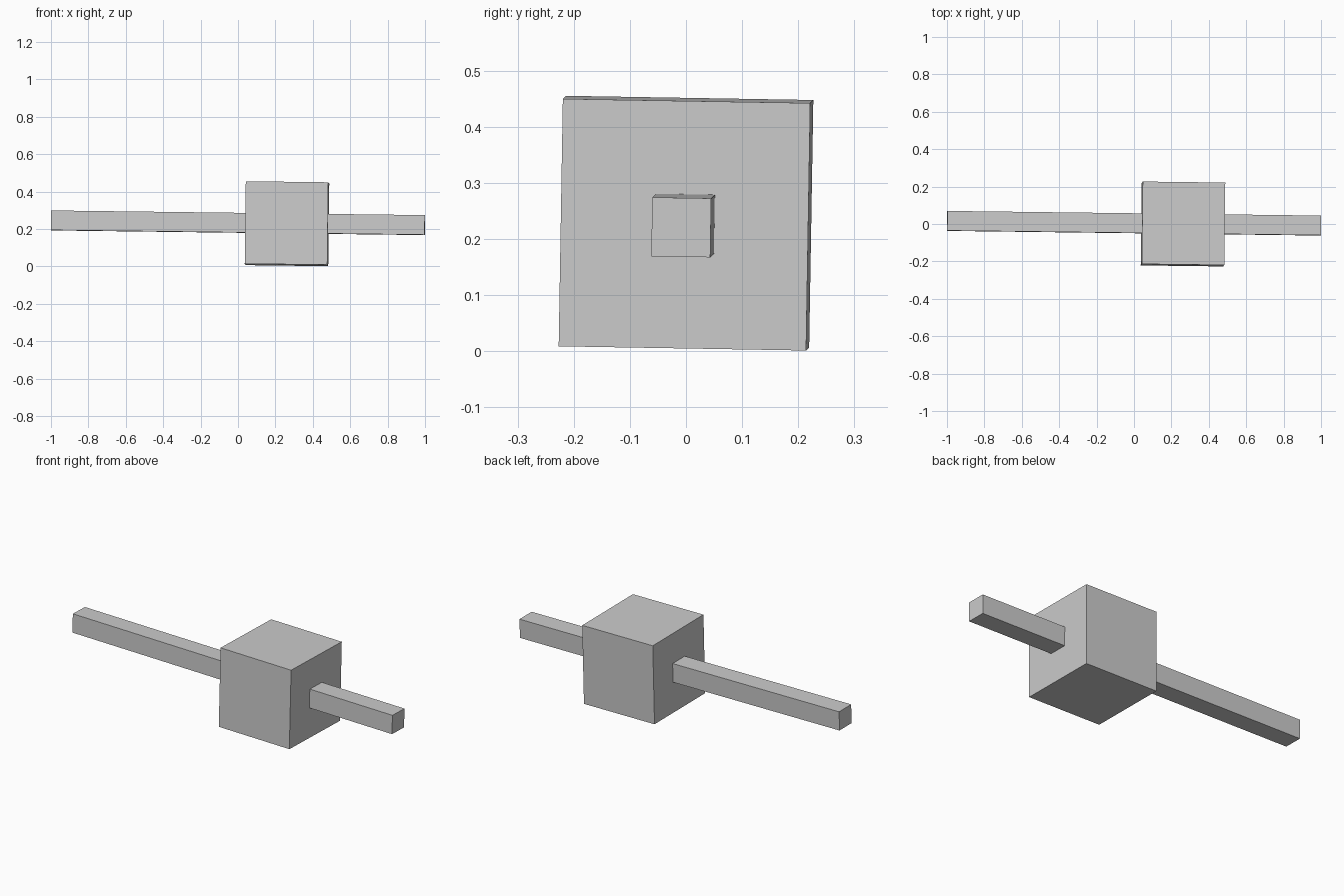
import bpy

if "Cube" in bpy.data.objects:
    bpy.data.objects.remove(bpy.data.objects["Cube"], do_unlink=True)

# One plain grey for everything
grey = bpy.data.materials.new("light_grey")
grey.use_nodes = True
colour = (0.6, 0.6, 0.6, 1)
grey.diffuse_color = colour
grey.node_tree.nodes["Principled BSDF"].inputs["Base Color"].default_value = colour

TILT = (-0.017, 0.0125, -0.0125)  # the whole model leans slightly


def box(name, centre, size):
    bpy.ops.mesh.primitive_cube_add(size=1, location=centre, rotation=TILT)
    part = bpy.context.object
    part.name = name
    part.scale = size
    part.data.materials.append(grey)
    return part


# Square bar running through the off-centre block
box("block", (0.262, 0, 0.228), (0.441, 0.441, 0.441))
box("bar", (0, 0.004, 0.233), (1.998, 0.105, 0.105))
